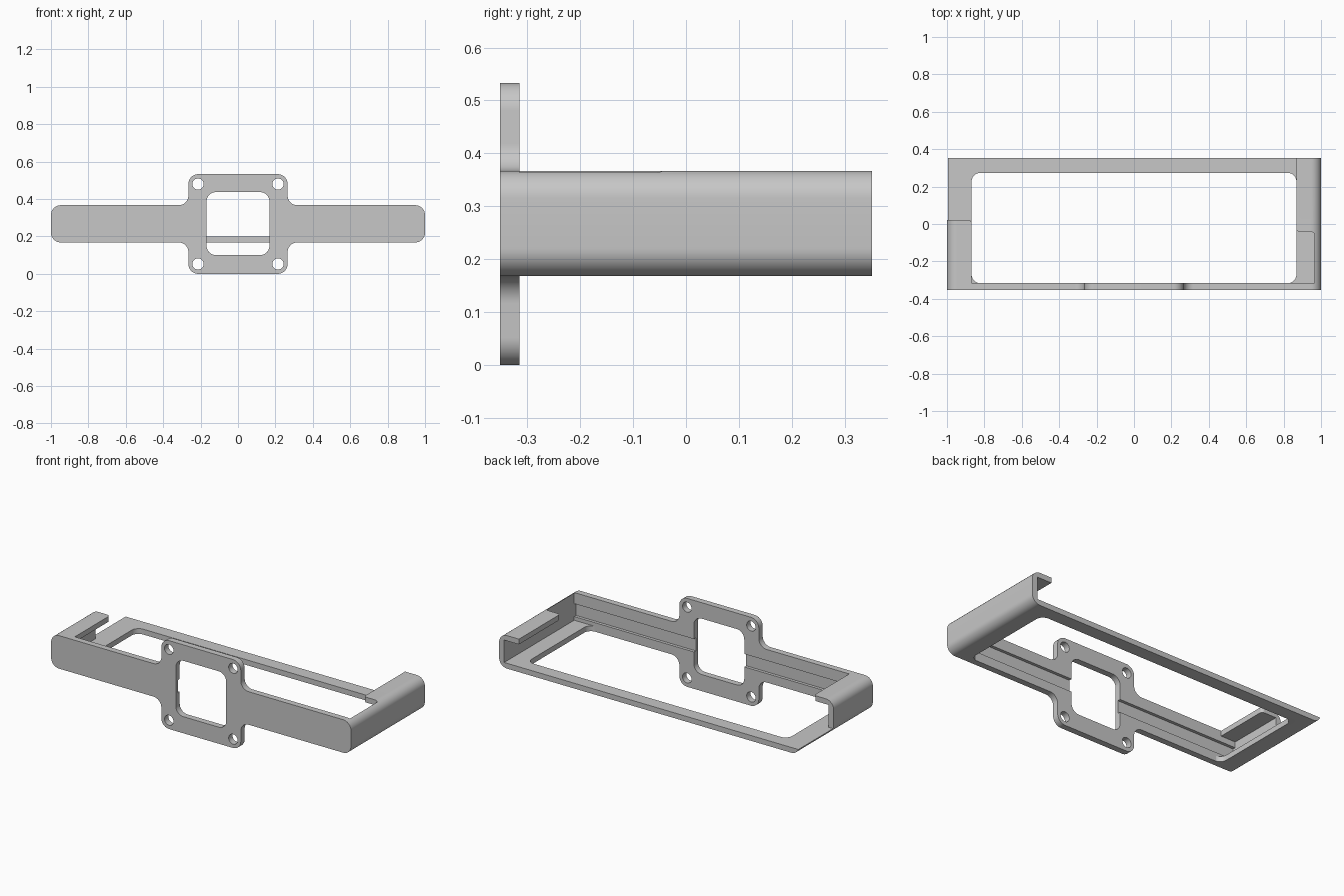
import bpy, bmesh, math
from mathutils import Vector

old = bpy.data.objects.get("Cube")
if old:
    bpy.data.objects.remove(old, do_unlink=True)

grey = bpy.data.materials.new("plain grey")
grey.use_nodes = True
grey.diffuse_color = (0.57, 0.57, 0.57, 1)
grey.node_tree.nodes["Principled BSDF"].inputs["Base Color"].default_value = grey.diffuse_color


def fillet(corners, steps=8):
    """Round each (u, v, radius) corner of a closed outline."""
    out = []
    for i, (u, v, r) in enumerate(corners):
        p = Vector((u, v))
        if r == 0:
            out.append(p)
            continue
        a = (Vector(corners[i - 1][:2]) - p).normalized()
        b = (Vector(corners[(i + 1) % len(corners)][:2]) - p).normalized()
        half = a.angle(b) / 2
        centre = p + (a + b).normalized() * r / math.sin(half)
        start = p + a * r / math.tan(half) - centre
        end = p + b * r / math.tan(half) - centre
        for k in range(steps + 1):
            out.append(centre + start.lerp(end, k / steps).normalized() * r)
    return out


def rect(u0, u1, v0, v1, r=0):
    return fillet([(u0, v0, r), (u1, v0, r), (u1, v1, r), (u0, v1, r)])


def prism(name, outline, lo, hi, axis="y"):
    """Extrude an outline along y (outline in x, z) or z (outline in x, y)."""
    bm = bmesh.new()
    place = (lambda p, d: (p.x, d, p.y)) if axis == "y" else (lambda p, d: (p.x, p.y, d))
    face = bm.faces.new([bm.verts.new(place(p, lo)) for p in outline])
    top = bmesh.ops.extrude_face_region(bm, geom=[face], use_keep_orig=True)["geom"]
    shift = Vector((0, hi - lo, 0)) if axis == "y" else Vector((0, 0, hi - lo))
    bmesh.ops.translate(bm, vec=shift, verts=[g for g in top if isinstance(g, bmesh.types.BMVert)])
    bmesh.ops.recalc_face_normals(bm, faces=bm.faces)
    mesh = bpy.data.meshes.new(name)
    bm.to_mesh(mesh)
    bm.free()
    mesh.materials.append(grey)
    obj = bpy.data.objects.new(name, mesh)
    bpy.context.collection.objects.link(obj)
    return obj


def activate(obj):
    bpy.ops.object.select_all(action="DESELECT")
    obj.select_set(True)
    bpy.context.view_layer.objects.active = obj


def cut(obj, cutter):
    cutter.hide_render = True
    mod = obj.modifiers.new("cut", "BOOLEAN")
    mod.operation, mod.solver, mod.object = "DIFFERENCE", "EXACT", cutter
    activate(obj)
    bpy.ops.object.modifier_apply(modifier=mod.name)
    bpy.data.objects.remove(cutter, do_unlink=True)


FRONT, INNER, BACK = -0.352, -0.315, 0.352
LOW, HIGH, FLOOR = 0.168, 0.367, 0.2
R = 0.052

# Front plate: long arms with a taller square mount in the middle
right_half = [(0.265, 0, R), (0.265, LOW, R), (1, LOW, R),
              (1, HIGH, R), (0.265, HIGH, R), (0.265, 0.533, R)]
left_half = [(-x, z, r) for x, z, r in reversed(right_half)]
plate = prism("front_plate", fillet(right_half + left_half), FRONT, INNER)
cut(plate, prism("window_cutter", rect(-0.168, 0.168, 0.1, 0.437, 0.05), -0.5, 0))
for x in (-0.214, 0.214):
    for z in (0.053, 0.48):
        hole = [Vector((x + 0.03 * math.cos(k * math.tau / 32), z + 0.03 * math.sin(k * math.tau / 32)))
                for k in range(32)]
        cut(plate, prism("bolt_cutter", hole, -0.5, 0))

# Shallow groove along the back of the plate
cut(plate, prism("groove_cutter", rect(-0.966, 0.966, 0.222, 0.3), INNER - 0.018, 0))

# Tray: rounded sleeve hollowed out, then opened above and below
tray = prism("tray", rect(-1, 1, LOW, HIGH, R), INNER, BACK)
cut(tray, prism("cavity_cutter", rect(-0.966, 0.966, FLOOR, 0.335), -0.5, 0.5))
cut(tray, prism("floor_cutter", rect(-0.868, 0.868, INNER - 0.001, 0.273, 0.045), 0.1, 0.25, "z"))

# Top opening leaves one lip at each end, staggered front and back
top_outline = fillet([(-0.868, -0.5, 0), (0.966, -0.5, 0), (0.966, -0.042, 0.02), (0.868, -0.042, 0.02),
                      (0.868, 0.5, 0), (-1.1, 0.5, 0), (-1.1, 0.022, 0), (-0.868, 0.022, 0.02)])
cut(tray, prism("top_cutter", top_outline, FLOOR, 0.6, "z"))

for obj in (plate, tray):
    activate(obj)
    bpy.ops.object.shade_smooth_by_angle(angle=math.radians(30))
